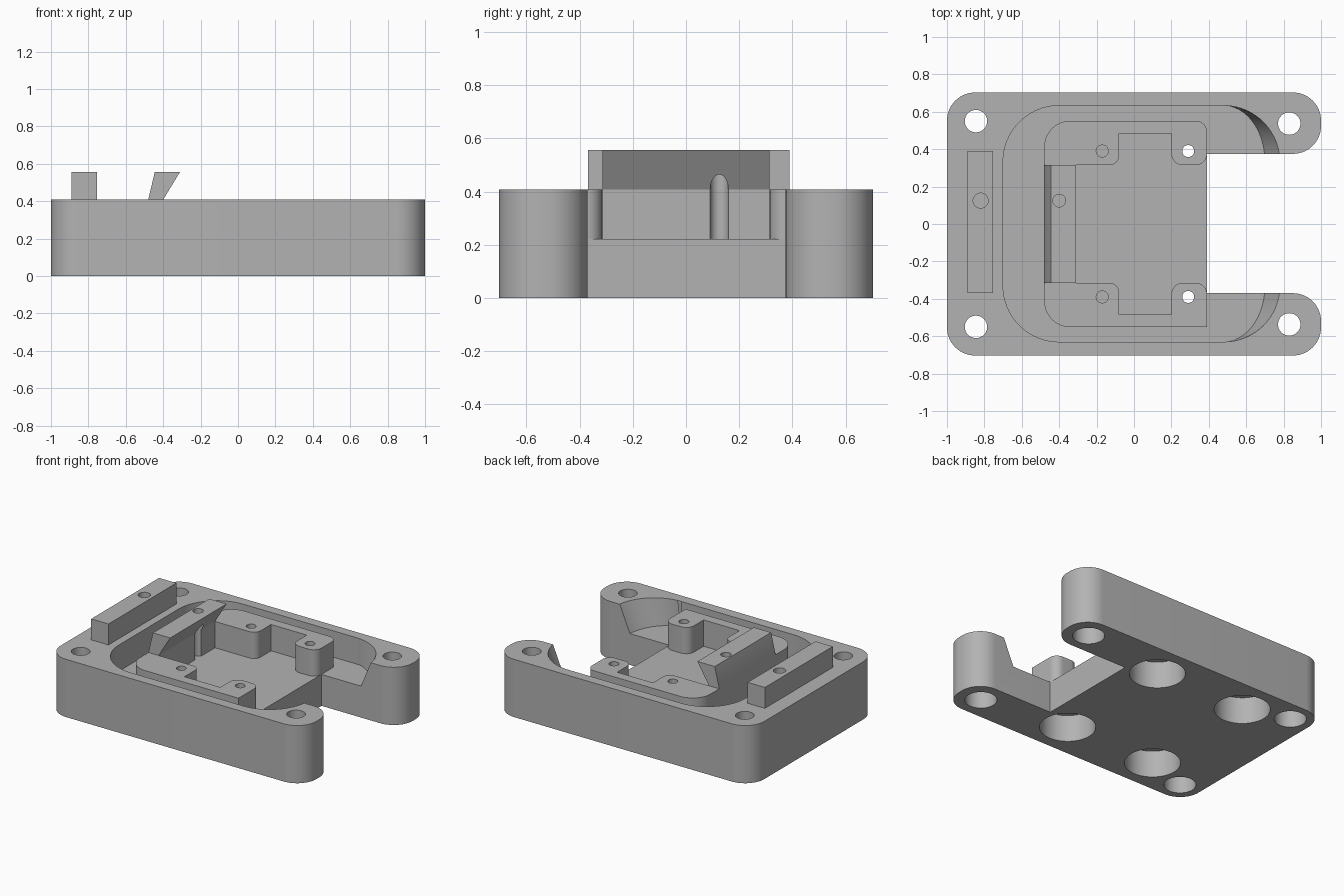
import bpy, bmesh, math
from mathutils import Vector

if "Cube" in bpy.data.objects:
    bpy.data.objects.remove(bpy.data.objects["Cube"], do_unlink=True)

FLOOR, TOP, RIB_TOP = 0.222, 0.408, 0.556

grey = bpy.data.materials.new("plain grey")
grey.use_nodes = True
grey.diffuse_color = (0.45, 0.45, 0.45, 1)
grey.node_tree.nodes["Principled BSDF"].inputs["Base Color"].default_value = (0.45, 0.45, 0.45, 1)


def rounded(corners, steps=14):
    """Outline of right-angled corners (x, y, radius)."""
    out = []
    for i, (x, y, r) in enumerate(corners):
        p = Vector((x, y))
        if r == 0:
            out.append(p)
            continue
        u = (Vector(corners[i - 1][:2]) - p).normalized()
        v = (Vector(corners[(i + 1) % len(corners)][:2]) - p).normalized()
        c = p + (u + v) * r
        for k in range(steps + 1):
            t = math.pi / 2 * k / steps
            out.append(c - (v * math.cos(t) + u * math.sin(t)) * r)
    return out


def loft(name, ring_a, ring_b):
    """Closed solid between two rings of equal length."""
    bm = bmesh.new()
    a = [bm.verts.new(p) for p in ring_a]
    b = [bm.verts.new(p) for p in ring_b]
    bm.faces.new(a)
    bm.faces.new(b)
    for i in range(len(a)):
        bm.faces.new((a[i - 1], a[i], b[i], b[i - 1]))
    bmesh.ops.recalc_face_normals(bm, faces=bm.faces)
    mesh = bpy.data.meshes.new(name)
    bm.to_mesh(mesh)
    bm.free()
    ob = bpy.data.objects.new(name, mesh)
    bpy.context.collection.objects.link(ob)
    return ob


def prism(name, outline, z0, z1):
    return loft(name, [(x, y, z0) for x, y in outline], [(x, y, z1) for x, y in outline])


def cut(ob, cutter):
    mod = ob.modifiers.new("cut", 'BOOLEAN')
    mod.operation = 'DIFFERENCE'
    mod.solver = 'EXACT'
    mod.object = cutter
    bpy.context.view_layer.update()
    mesh = bpy.data.meshes.new_from_object(ob.evaluated_get(bpy.context.evaluated_depsgraph_get()))
    ob.modifiers.clear()
    ob.data = mesh
    bpy.data.objects.remove(cutter, do_unlink=True)


def drill(ob, x, y, r, z0, z1):
    ring = [(x + r * math.cos(math.tau * k / 40), y + r * math.sin(math.tau * k / 40)) for k in range(40)]
    cut(ob, prism("drill", ring, z0, z1))


# Base block with an open slot between two arms
base = prism("base_block", rounded([
    (-1, -0.703, 0.15), (1, -0.703, 0.15), (1, -0.37, 0.15), (0.39, -0.37, 0),
    (0.39, 0.375, 0), (1, 0.375, 0.15), (1, 0.703, 0.15), (-1, 0.703, 0.15)]), 0, TOP)

# Pocket whose far end leans outward
pocket = rounded([(-0.7, -0.63, 0.3), (0.78, -0.63, 0.3), (0.78, 0.633, 0.3), (-0.7, 0.633, 0.3)], 20)


def pocket_ring(z):
    k = 1 - 0.267 * (TOP - z) / (TOP - FLOOR)
    return [(x if x < 0.48 else 0.48 + (x - 0.48) * k, y, z) for x, y in pocket]


cut(base, loft("pocket_cutter", pocket_ring(FLOOR), pocket_ring(0.5)))

# Corner bolt holes, recessed from below, and wide round recesses underneath
for s in (-1, 1):
    for x, y in ((-0.845, 0.55), (0.83, 0.537)):
        drill(base, x, s * y, 0.06, -0.1, 0.6)
        drill(base, x, s * y, 0.103, -0.1, 0.22)
    for x in (-0.53, 0.18):
        drill(base, x, s * 0.447, 0.18, -0.1, 0.19)
    drill(base, 0.29, s * 0.39, 0.032, 0.1, 0.6)

# Standoff walls with screw holes, one each side
walls = []
for s, name, tip in ((1, "standoff_wall_back", 0.06), (-1, "standoff_wall_front", 0)):
    shape = rounded([
        (-0.48, 0.315, 0), (-0.08, 0.315, 0.05), (-0.08, 0.483, 0), (0.2, 0.483, 0),
        (0.2, 0.315, 0.06), (0.39, 0.315, 0.06), (0.39, 0.552, tip), (-0.48, 0.552, 0.14)])
    wall = prism(name, [(x, s * y) for x, y in shape], FLOOR, TOP)
    for x in (-0.17, 0.29):
        drill(wall, x, s * 0.39, 0.032, 0.1, 0.6)
    walls.append(wall)

# Leaning rib joining the walls
side = [(-0.48, FLOOR), (-0.4, FLOOR), (-0.4, TOP), (-0.31, RIB_TOP), (-0.445, RIB_TOP), (-0.48, TOP)]
rib = loft("leaning_rib", [(x, -0.315, z) for x, z in side], [(x, 0.315, z) for x, z in side])
drill(rib, -0.4, 0.125, 0.034, 0.1, 0.7)

# Straight bar on the rim
bar = prism("rim_bar", [(-0.89, -0.368), (-0.755, -0.368), (-0.755, 0.39), (-0.89, 0.39)], TOP, RIB_TOP)
drill(bar, -0.82, 0.125, 0.04, 0.3, 0.7)
drill(base, -0.82, 0.125, 0.04, FLOOR, 0.7)

# Colour and shading
for ob in [base, rib, bar] + walls:
    ob.data.materials.clear()
    ob.data.materials.append(grey)
    for f in ob.data.polygons:
        f.material_index = 0
    bpy.ops.object.select_all(action='DESELECT')
    ob.select_set(True)
    bpy.context.view_layer.objects.active = ob
    bpy.ops.object.shade_smooth_by_angle(angle=math.radians(30))
